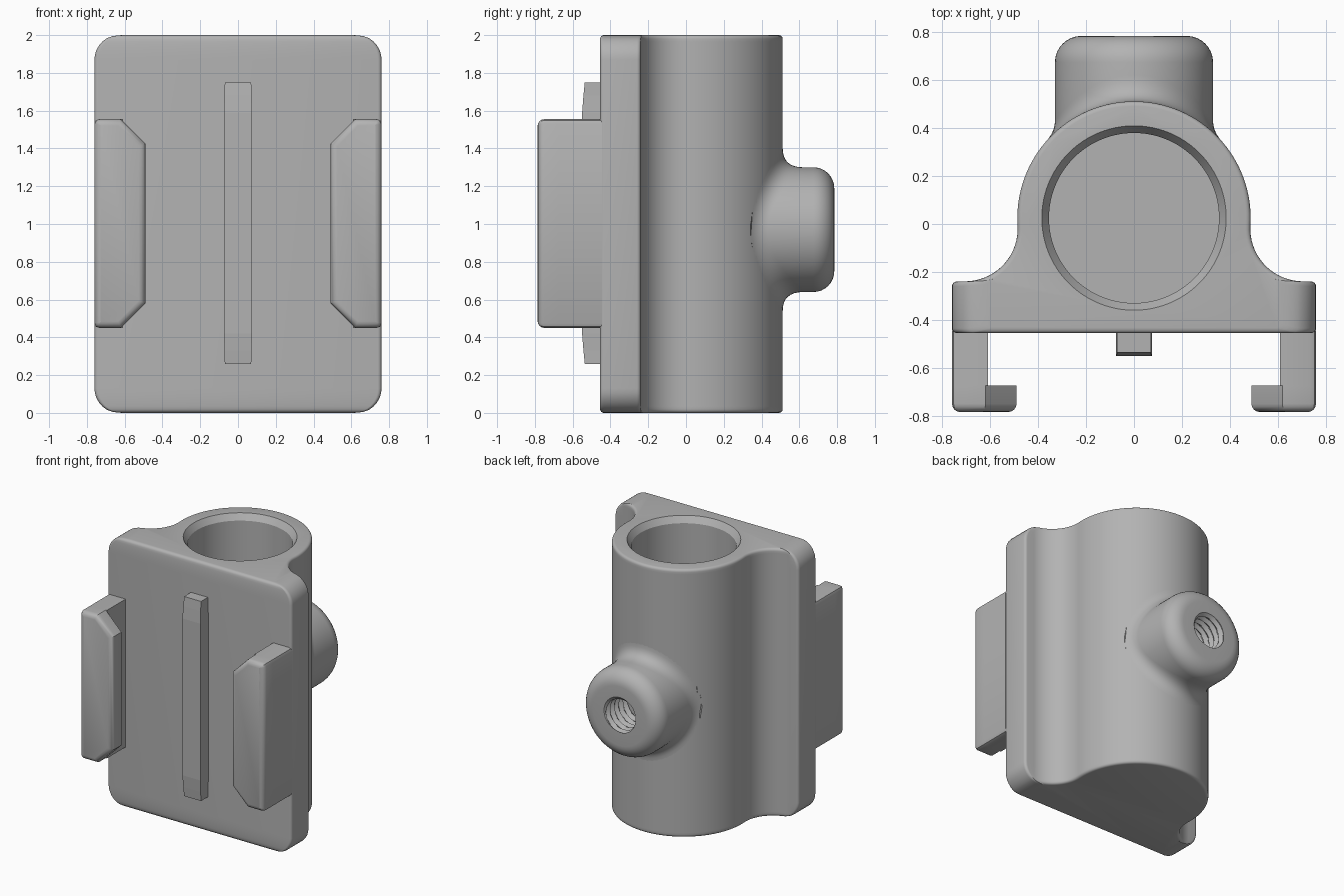
import bpy, bmesh
from math import sin, cos, pi, sqrt, acos, atan2, radians

if "Cube" in bpy.data.objects:
    bpy.data.objects.remove(bpy.data.objects["Cube"], do_unlink=True)

grey = bpy.data.materials.new("grey_plastic")
grey.use_nodes = True
colour = (0.45, 0.45, 0.45, 1)
grey.diffuse_color = colour
grey.node_tree.nodes["Principled BSDF"].inputs["Base Color"].default_value = colour


def finish(name, bm):
    bmesh.ops.recalc_face_normals(bm, faces=bm.faces)
    mesh = bpy.data.meshes.new(name)
    bm.to_mesh(mesh)
    bm.free()
    mesh.materials.append(grey)
    ob = bpy.data.objects.new(name, mesh)
    bpy.context.collection.objects.link(ob)
    return ob


def smooth(ob, angle=35):
    bpy.ops.object.select_all(action='DESELECT')
    ob.select_set(True)
    bpy.context.view_layer.objects.active = ob
    bpy.ops.object.shade_smooth_by_angle(angle=radians(angle))


def loft(name, rings):
    """Skin closed rings of equal length and cap both ends."""
    bm = bmesh.new()
    loops = [[bm.verts.new(p) for p in ring] for ring in rings]
    n = len(loops[0])
    for a, b in zip(loops, loops[1:]):
        for i in range(n):
            j = (i + 1) % n
            bm.faces.new((a[i], a[j], b[j], b[i]))
    bm.faces.new(loops[0])
    bm.faces.new(loops[-1])
    return finish(name, bm)


def arc(cx, cy, r, a0, a1, n):
    return [(cx + r * cos(a0 + (a1 - a0) * i / n),
             cy + r * sin(a0 + (a1 - a0) * i / n)) for i in range(n + 1)]


# Body: tube outline filleted into a mounting plate
TUBE_Y, TUBE_R, FIL_R, FIL_Y = 0.025, 0.487, 0.22, -0.02
FIL_X = sqrt((TUBE_R + FIL_R) ** 2 - (TUBE_Y - FIL_Y) ** 2)
EDGE, CORNER, HALF_W = 0.02, 0.13, 0.76


def outline(w, d):
    """Body cross-section with half width w, inset by d."""
    r, edge_x = FIL_R + d, w - d - EDGE
    start = -acos(max(-1, min(0, (edge_x - FIL_X) / r)))
    back_y = FIL_Y + r * sin(start)
    tilt = atan2(TUBE_Y - FIL_Y, FIL_X)
    half = arc(edge_x, -0.455 + d + EDGE, EDGE, -pi / 2, 0, 4)
    half += arc(edge_x, back_y - EDGE, EDGE, 0, pi / 2, 4)
    half += arc(FIL_X, FIL_Y, r, start, -pi - tilt, 16)[1:]
    half += arc(0, TUBE_Y, TUBE_R - d, -tilt, pi / 2, 32)[1:]
    return half + [(-x, y) for x, y in reversed(half[:-1])]


steps = [0, 0.002, 0.006, 0.012, 0.02, 0.035, 0.055, 0.08, 0.105, 0.13]
levels = [(h, h) for h in steps] + [(2 - h, h) for h in reversed(steps)]
rings = []
for z, h in levels:
    w = HALF_W - CORNER + sqrt(max(0, CORNER ** 2 - (CORNER - h) ** 2))
    d = EDGE - sqrt(max(0, EDGE ** 2 - max(0, EDGE - h) ** 2))
    rings.append([(x, y, z) for x, y in outline(w, d)])
body = loft("tube_and_plate", rings)

# Blind bore with a chamfered mouth
bore = loft("bore_cutter", [[(x, y, z) for x, y in arc(0, TUBE_Y, r, 0, 2 * pi, 96)[:-1]]
                            for r, z in ((0.355, 0.13), (0.355, 1.955), (0.385, 2.0), (0.385, 2.1))])
bore.hide_render = True
cut = body.modifiers.new("bore", 'BOOLEAN')
cut.operation, cut.solver, cut.object = 'DIFFERENCE', 'EXACT', bore
bpy.context.view_layer.objects.active = body
bpy.ops.object.modifier_apply(modifier=cut.name)
bpy.data.objects.remove(bore, do_unlink=True)
smooth(body, 30)

# Threaded boss on the back, blended into the tube
BOSS_R, BOSS_Z, END_Y, ROUND, HOLE_R, PITCH = 0.33, 0.97, 0.785, 0.11, 0.115, 0.05
ANGLES = [2 * pi * i / 72 for i in range(72)]


def surface(x):
    return TUBE_Y + sqrt(TUBE_R ** 2 - x * x)


def ring_at(radius, y):
    return [(radius * cos(a), y, BOSS_Z + radius * sin(a)) for a in ANGLES]


def blend(t):
    """Quadratic fillet from boss wall to tube surface."""
    ring = []
    for a in ANGLES:
        c, s = cos(a) ** 2, sin(a) ** 2
        flare, rise = 0.1 * s + 0.04 * c, 0.11 * s + 0.05 * c
        foot = BOSS_R + flare
        base = surface(BOSS_R * cos(a))
        r = BOSS_R + flare * t * t
        y = (1 - t) ** 2 * (base + rise) + 2 * t * (1 - t) * base + t * t * surface(foot * cos(a))
        ring.append((r * cos(a), y, BOSS_Z + r * sin(a)))
    return ring


def thread(y):
    """Hole ring whose radius follows a helical groove."""
    ring = []
    for a in ANGLES:
        phase = (y / PITCH + a / (2 * pi)) % 1
        r = HOLE_R + 0.05 * min(0.5, abs(phase - 0.5) * 1.2)
        ring.append((r * cos(a), y, BOSS_Z + r * sin(a)))
    return ring


rings = [thread(0.515 + (END_Y - 0.515) * i / 40) for i in range(41)]
rings += [ring_at(BOSS_R - ROUND + x, END_Y - ROUND + y)
          for x, y in reversed(arc(0, 0, ROUND, 0, pi / 2, 8))]
rings += [blend(i / 8) for i in range(9)]
boss = loft("threaded_boss", rings)
smooth(boss)


# Prisms from a profile, extruded along one axis
def prism(name, pts, place, lo, hi):
    return loft(name, [[place(p, lo) for p in pts], [place(p, hi) for p in pts]])


# Side clips: wall plus inward lip with clipped corners
FRONT_Y, LIP_Y, LOW, HIGH = -0.785, -0.675, 0.45, 1.555
for side, s in (("left", 1), ("right", -1)):
    def place(p, y):
        return (s * p[0], y, p[1])
    outer = [(0.735, LOW), (0.753, LOW + 0.007), (0.76, LOW + 0.025),
             (0.76, HIGH - 0.025), (0.753, HIGH - 0.007), (0.735, HIGH)]
    wall = prism(side + "_clip_wall", outer + [(0.61, HIGH), (0.61, LOW)], place, LIP_Y, -0.445)
    smooth(wall)
    lip_pts = outer + [(0.62, HIGH), (0.49, HIGH - 0.13), (0.49, LOW + 0.13), (0.62, LOW)]
    lip = prism(side + "_clip_lip", lip_pts, place, FRONT_Y, LIP_Y)
    bm = bmesh.new()
    bm.from_mesh(lip.data)
    rim = [e for e in bm.edges if all(v.co.y < FRONT_Y + 0.01 for v in e.verts)]
    bmesh.ops.bevel(bm, geom=rim, offset=0.035, segments=4, profile=0.5, affect='EDGES')
    bm.to_mesh(lip.data)
    bm.free()
    smooth(lip)

# Centre rib on the plate front, tapering towards both ends
rib = [(0.26, -0.536, 0.07), (0.33, -0.543, 0.071), (0.42, -0.55, 0.075)]
rib += [(2.01 - z, y, x) for z, y, x in reversed(rib)]
loft("centre_rib", [[(-x, -0.445, z), (x, -0.445, z), (x, y, z), (-x, y, z)] for z, y, x in rib])
